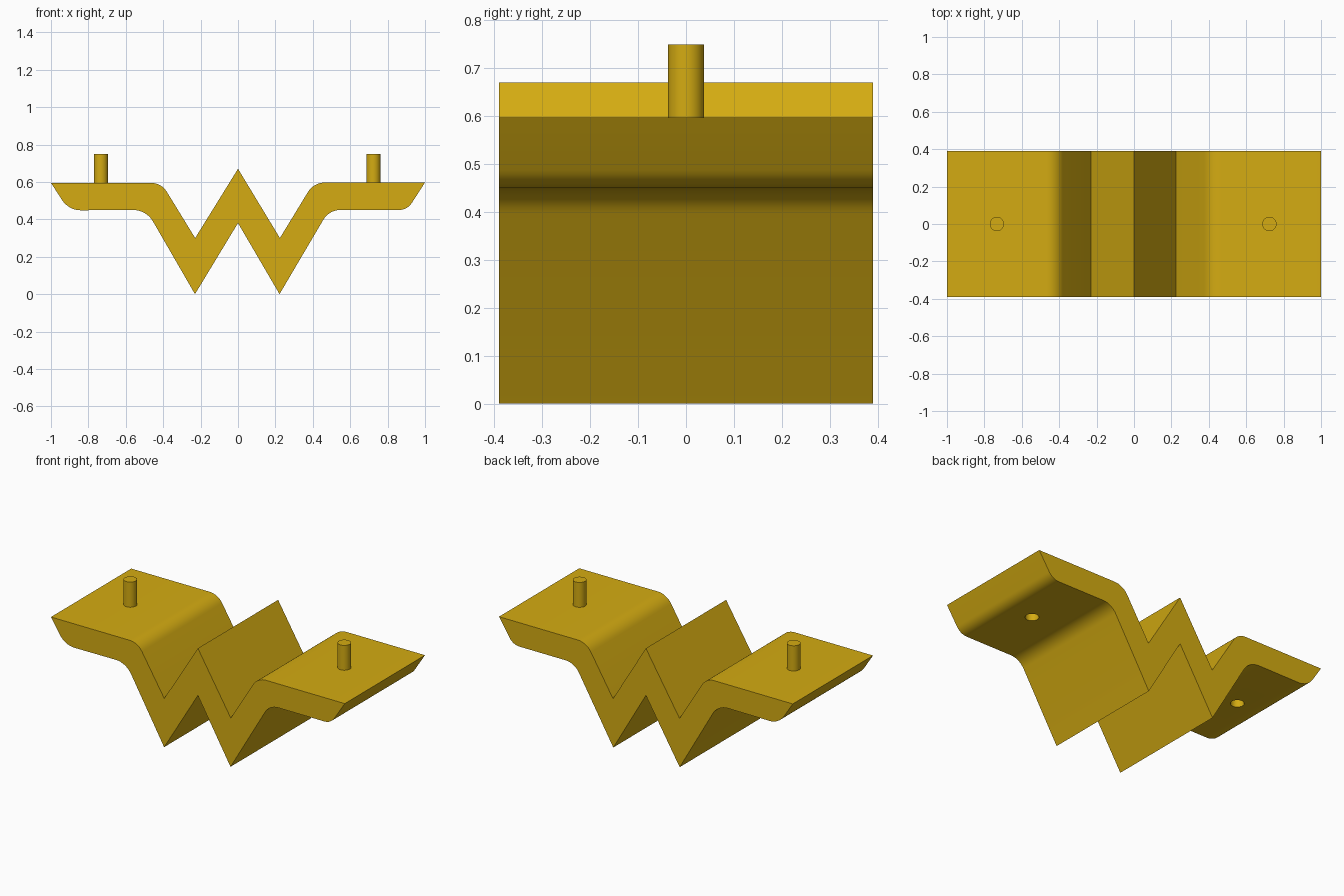
import bpy, bmesh, math
from mathutils import Vector

if "Cube" in bpy.data.objects:
    bpy.data.objects.remove(bpy.data.objects["Cube"])

gold = bpy.data.materials.new("gold")
gold.diffuse_color = (0.66, 0.41, 0.006, 1)
gold.use_nodes = True
gold.node_tree.nodes["Principled BSDF"].inputs["Base Color"].default_value = gold.diffuse_color

HALF_DEPTH = 0.39
PINS = (-0.733, 0.724)

# Cross-section corners: x, z, rounding length along each adjoining edge
corners = [
    (-1.0, 0.595, 0), (-0.905, 0.448, 0.065), (-0.49, 0.45, 0.07),
    (-0.23, 0.0, 0), (0.0, 0.38, 0), (0.222, 0.0, 0),
    (0.487, 0.45, 0.06), (0.905, 0.45, 0.045), (1.0, 0.597, 0),
    (0.405, 0.597, 0.06), (0.224, 0.30, 0), (0.0, 0.67, 0),
    (-0.229, 0.30, 0), (-0.41, 0.595, 0.055),
]


def rounded(pts, steps=8):
    """Replace each rounded corner with a tangent circular arc."""
    out = []
    for i, (x, z, t) in enumerate(pts):
        c = Vector((x, z))
        if not t:
            out.append(c)
            continue
        a = (Vector(pts[i - 1][:2]) - c).normalized()
        b = (Vector(pts[(i + 1) % len(pts)][:2]) - c).normalized()
        half = a.angle(b) / 2
        centre = c + (a + b).normalized() * t / math.cos(half)
        r0, r1 = c + a * t - centre, c + b * t - centre
        sweep = r0.angle(r1)
        for k in range(steps + 1):
            f = k / steps
            out.append(centre + (r0 * math.sin((1 - f) * sweep)
                                 + r1 * math.sin(f * sweep)) / math.sin(sweep))
    return out


def make_object(name, bm):
    bmesh.ops.recalc_face_normals(bm, faces=bm.faces)
    mesh = bpy.data.meshes.new(name)
    bm.to_mesh(mesh)
    bm.free()
    mesh.materials.append(gold)
    ob = bpy.data.objects.new(name, mesh)
    bpy.context.collection.objects.link(ob)
    return ob


def cylinder(name, x, z0, z1, r):
    bm = bmesh.new()
    bmesh.ops.create_cone(bm, cap_ends=True, segments=40, radius1=r, radius2=r, depth=z1 - z0)
    bmesh.ops.translate(bm, verts=bm.verts, vec=(x, 0, (z0 + z1) / 2))
    return make_object(name, bm)


def smooth(ob, angle=30):
    bpy.ops.object.select_all(action='DESELECT')
    ob.select_set(True)
    bpy.context.view_layer.objects.active = ob
    bpy.ops.object.shade_smooth_by_angle(angle=math.radians(angle))


# Folded zigzag plate: cross-section extruded front to back
bm = bmesh.new()
face = bm.faces.new([bm.verts.new((p.x, -HALF_DEPTH, p.y)) for p in rounded(corners)])
ext = bmesh.ops.extrude_face_region(bm, geom=[face])
bmesh.ops.translate(bm, vec=(0, 2 * HALF_DEPTH, 0),
                    verts=[v for v in ext["geom"] if isinstance(v, bmesh.types.BMVert)])
plate = make_object("zigzag_plate", bm)

for side, x in zip(("left", "right"), PINS):
    # Blind socket under each wing
    cutter = cylinder(side + "_socket_cutter", x, 0.35, 0.57, 0.038)
    cutter.hide_render = True
    cutter.hide_set(True)
    cut = plate.modifiers.new(side + "_socket", 'BOOLEAN')
    cut.operation = 'DIFFERENCE'
    cut.solver = 'EXACT'
    cut.object = cutter
    # Locating pin on top of each wing
    smooth(cylinder(side + "_pin", x, 0.59, 0.75, 0.038))

# Apply the sockets, then shade
bpy.ops.object.select_all(action='DESELECT')
plate.select_set(True)
bpy.context.view_layer.objects.active = plate
for m in list(plate.modifiers):
    bpy.ops.object.modifier_apply(modifier=m.name)
for side in ("left", "right"):
    bpy.data.objects.remove(bpy.data.objects[side + "_socket_cutter"])
smooth(plate)
